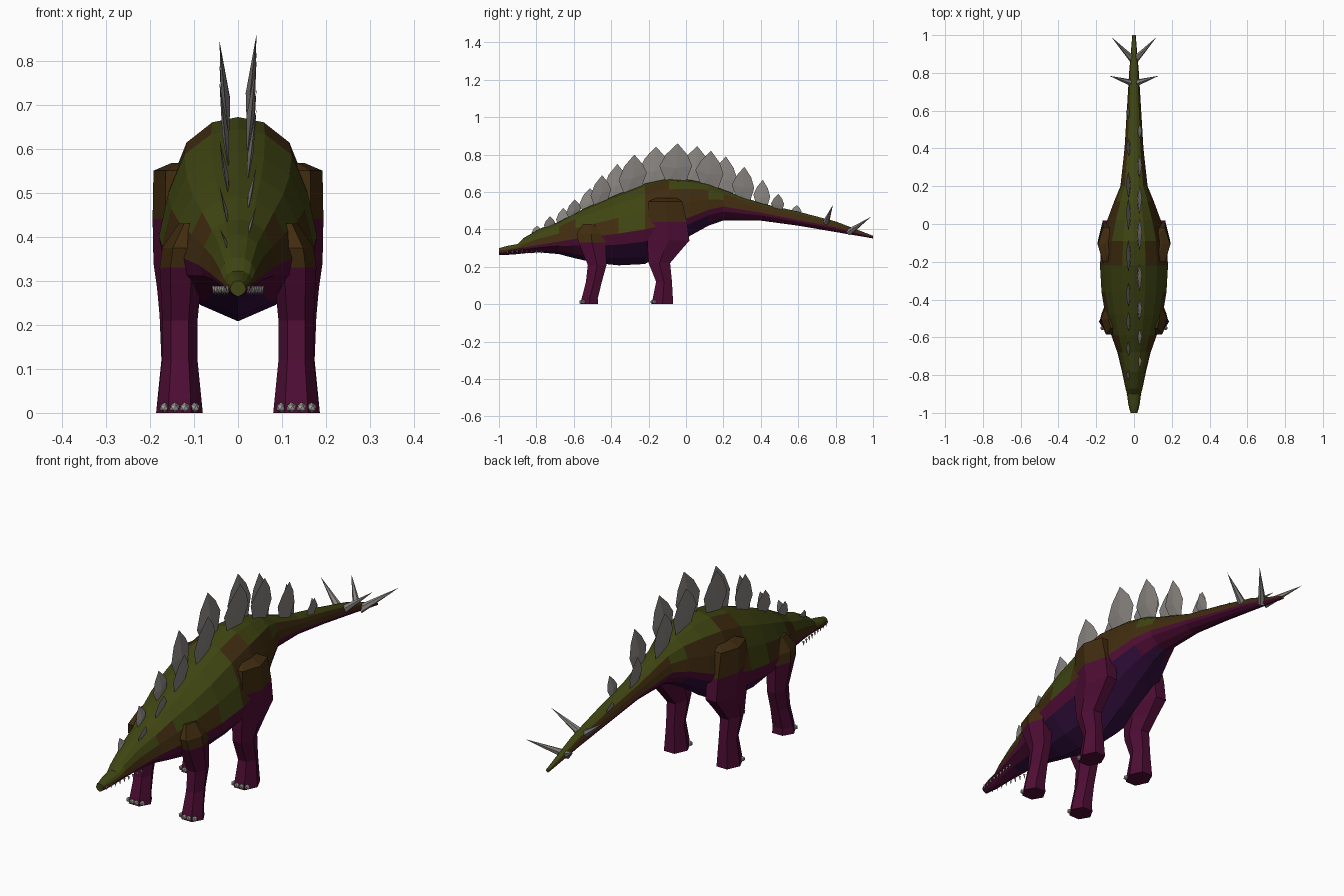
import bpy, bmesh, math
from mathutils import Vector

if "Cube" in bpy.data.objects:
    bpy.data.objects.remove(bpy.data.objects["Cube"])


def material(name, rgb):
    m = bpy.data.materials.new(name)
    m.diffuse_color = (*rgb, 1)
    m.use_nodes = True
    m.node_tree.nodes["Principled BSDF"].inputs["Base Color"].default_value = m.diffuse_color
    return m


OLIVE = material("olive hide", (0.05, 0.06, 0.006))
BROWN = material("brown hide", (0.052, 0.025, 0.005))
PLUM = material("plum skin", (0.075, 0.004, 0.034))
VIOLET = material("dark violet belly", (0.034, 0.005, 0.05))
GREY = material("grey plate", (0.24, 0.225, 0.21))
HORN = material("pale horn", (0.38, 0.36, 0.34))


def finish(bm, name, mats):
    bmesh.ops.recalc_face_normals(bm, faces=bm.faces[:])
    me = bpy.data.meshes.new(name)
    bm.to_mesh(me)
    bm.free()
    for m in mats:
        me.materials.append(m)
    ob = bpy.data.objects.new(name, me)
    bpy.context.collection.objects.link(ob)
    return ob


def loft(bm, rings, rule):
    """Skin closed rings; rule(ring index, side index, centre) gives the material."""
    vs = [[bm.verts.new(p) for p in r] for r in rings]
    n = len(vs[0])
    for i in range(len(vs) - 1):
        for j in range(n):
            k = (j + 1) % n
            f = bm.faces.new((vs[i][j], vs[i][k], vs[i + 1][k], vs[i + 1][j]))
            f.material_index = rule(i, j, f.calc_center_median())
    for i, r in ((0, vs[0]), (-1, vs[-1])):
        f = bm.faces.new(r)
        f.material_index = rule(i, 0, f.calc_center_median())


# Body, head and tail in one loft: y, top, side line, bottom, half width
SECTIONS = [
    (-1.00, .300, .282, .264, .018),
    (-.955, .312, .286, .264, .030),
    (-.90, .322, .295, .268, .037),
    (-.87, .353, .302, .272, .045),
    (-.78, .405, .318, .277, .064),
    (-.68, .440, .335, .268, .088),
    (-.59, .490, .350, .245, .120),
    (-.48, .540, .362, .220, .152),
    (-.36, .590, .378, .208, .172),
    (-.22, .645, .400, .215, .180),
    (-.09, .672, .430, .290, .172),
    (.02, .665, .465, .365, .142),
    (.12, .645, .505, .420, .105),
    (.20, .612, .522, .448, .072),
    (.40, .540, .490, .447, .050),
    (.60, .495, .450, .420, .038),
    (.80, .443, .412, .386, .026),
    (1.00, .366, .360, .352, .009),
]
# Half outline: share of the width, height above (+) or below (-) the side line
PROFILE = [(0, 1), (.34, .95), (.68, .76), (.88, .4), (1, 0), (.92, -.35), (.5, -.78), (0, -1)]


def body_ring(y, top, side, low, w):
    pts = []
    for px, pz in PROFILE:
        z = side + pz * (top - side if pz > 0 else side - low)
        pts.append((px * w, y, z))
    return pts + [(-x, y_, z) for x, y_, z in pts[-2:0:-1]]


def body_colour(i, j, c):
    s = min(j, 13 - j)
    if s >= 6:
        return 3 if -.75 < c.y < .25 else 2
    if s == 5:
        return 3 if -.5 < c.y < .1 else 2
    if s == 4:
        return 2
    if s == 3:
        return 1 if c.y < -.4 or c.y > -.2 else 0
    if s == 2:
        return 1 if -.68 < c.y < -.59 or -.2 < c.y < .1 or c.y > .2 else 0
    return 1 if -.2 < c.y < -.1 and s == 1 else 0


bm = bmesh.new()
loft(bm, [body_ring(*s) for s in SECTIONS], body_colour)
finish(bm, "body", [OLIVE, BROWN, PLUM, VIOLET])

# Legs: rings of z, y back/front extents and x inner/outer extents
FRONT_LEG = [
    (.43, -.55, -.46, .085, .135),
    (.375, -.585, -.43, .075, .172),
    (.33, -.575, -.43, .080, .178),
    (.21, -.525, -.425, .092, .172),
    (.12, -.535, -.45, .092, .172),
    (.03, -.558, -.472, .083, .182),
    (0, -.562, -.470, .080, .186),
]
HIND_LEG = [
    (.568, -.16, -.05, .090, .150),
    (.55, -.20, -.02, .080, .192),
    (.44, -.205, .005, .080, .194),
    (.34, -.205, .018, .085, .192),
    (.285, -.205, -.03, .090, .184),
    (.22, -.200, -.085, .092, .178),
    (.12, -.160, -.075, .092, .174),
    (.03, -.178, -.070, .083, .183),
    (0, -.182, -.068, .080, .186),
]


def leg_ring(s, z, y0, y1, x0, x1):
    my, b = (y0 + y1) / 2, (x1 - x0) * .25
    pts = [(x0, my), (x0 + b, y0), (x1 - b, y0), (x1, my), (x1 - b, y1), (x0 + b, y1)]
    return [(s * x, y, z) for x, y in pts]


for s, side in ((-1, "left"), (1, "right")):
    for name, rows, split in (("front_leg", FRONT_LEG, .35), ("hind_leg", HIND_LEG, .46)):
        bm = bmesh.new()
        loft(bm, [leg_ring(s, *r) for r in rows], lambda i, j, c: 1 if c.z > split else 0)
        finish(bm, f"{side}_{name}", [PLUM, BROWN])
        # Toenails along the front of the foot
        bm = bmesh.new()
        for k in range(4):
            ret = bmesh.ops.create_icosphere(bm, subdivisions=1, radius=.012)
            y = rows[-1][1] + (.012 if k in (0, 3) else .002)
            bmesh.ops.translate(bm, verts=ret["verts"], vec=(s * (.098 + .023 * k), y, .012))
        finish(bm, f"{side}_{name}_toenails", [HORN])

# Back plates: y, tip height, width; they alternate left and right
PLATES = [
    (-.80, .42, .05), (-.73, .47, .06), (-.66, .515, .07), (-.60, .56, .08), (-.52, .62, .10),
    (-.455, .69, .11), (-.375, .75, .13), (-.285, .80, .15), (-.17, .842, .17), (-.055, .86, .175),
    (.05, .845, .17), (.125, .82, .15), (.205, .79, .14), (.305, .735, .12), (.405, .665, .09),
    (.49, .59, .07), (.59, .53, .055),
]
LEAF = [(-.28, 0), (-.5, .42), (-.3, .72), (.06, 1), (.36, .72), (.5, .45), (.28, 0)]


def back_height(y):
    for a, b in zip(SECTIONS, SECTIONS[1:]):
        if a[0] <= y <= b[0]:
            return a[1] + (b[1] - a[1]) * (y - a[0]) / (b[0] - a[0])


for i, (y, tip, w) in enumerate(PLATES):
    s = 1 if i % 2 else -1
    base = back_height(y) - .025
    h = tip - base
    slope = (back_height(y + .02) - back_height(y - .02)) / .04
    bm = bmesh.new()
    # Leaf outline leaning outwards, with a low ridge on both faces
    rim = [bm.verts.new((s * (.02 + .022 * v), y + u * w, base + v * h + u * w * slope * (1 - v)))
           for u, v in LEAF]
    for t in (-1, 1):
        mid = bm.verts.new((s * .028 + t * .06 * w, y, base + .38 * h))
        for k in range(len(rim)):
            bm.faces.new((rim[k], rim[(k + 1) % len(rim)], mid))
    finish(bm, f"back_plate_{i + 1}", [GREY])


def cone(bm, a, b, r, sides):
    a, b = Vector(a), Vector(b)
    d = b - a
    ret = bmesh.ops.create_cone(bm, cap_ends=True, segments=sides, radius1=r, radius2=0, depth=d.length)
    q = Vector((0, 0, 1)).rotation_difference(d)
    for v in ret["verts"]:
        v.co = q @ v.co + (a + b) / 2


# Tail spikes in two pairs
for n, (a, b) in enumerate((((.008, .745, .43), (.132, .785, .53)),
                            ((.006, .87, .385), (.12, .99, .468)))):
    for s, side in ((-1, "left"), (1, "right")):
        bm = bmesh.new()
        cone(bm, (s * a[0], a[1], a[2]), (s * b[0], b[1], b[2]), .019, 6)
        finish(bm, f"{side}_tail_spike_{n + 1}", [GREY])

# Small teeth along the mouth line
bm = bmesh.new()
for s in (-1, 1):
    for k in range(9):
        y = -.98 + .026 * k
        x = s * (.022 + .035 * k / 9)
        cone(bm, (x, y, .288), (x * 1.05, y, .268), .006, 4)
finish(bm, "teeth", [HORN])
